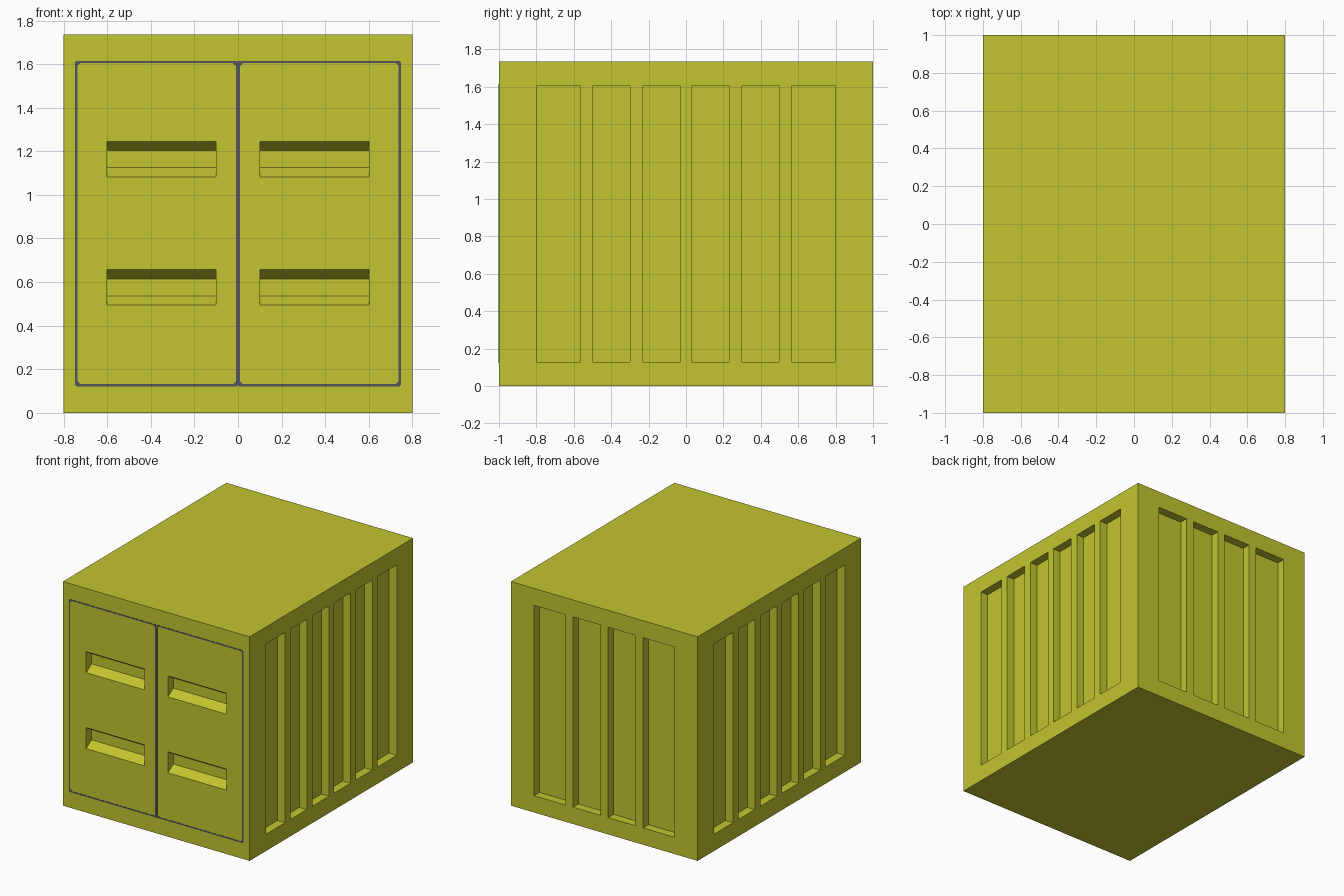
import bpy, bmesh, math
from mathutils import Matrix, Vector

if "Cube" in bpy.data.objects:
    bpy.data.objects.remove(bpy.data.objects["Cube"])

W, D, H = 0.8, 1.0, 1.735   # half width, half depth, height


def material(name, rgb):
    m = bpy.data.materials.new(name)
    m.diffuse_color = (*rgb, 1)
    m.use_nodes = True
    m.node_tree.nodes["Principled BSDF"].inputs["Base Color"].default_value = m.diffuse_color
    return m


YELLOW = material("olive_yellow", (0.54, 0.555, 0.029))
GREY = material("dark_grey", (0.09, 0.09, 0.11))


def finish(name, bm, mat):
    bmesh.ops.remove_doubles(bm, verts=bm.verts, dist=1e-5)
    me = bpy.data.meshes.new(name)
    bm.to_mesh(me)
    bm.free()
    me.materials.append(mat)
    ob = bpy.data.objects.new(name, me)
    bpy.context.collection.objects.link(ob)
    return ob


def wall(bm, angle, half_w, dist, columns, rows, depth, slope=0.0):
    """Upright wall with a recess at every column/row crossing."""
    rot = Matrix.Rotation(math.radians(angle), 3, 'Z')

    def quad(*pts):
        bm.faces.new([bm.verts.new(rot @ Vector((u, d - dist, v))) for u, v, d in pts])

    us = sorted({-half_w, half_w, *[u for c in columns for u in c]})
    vs = sorted({0.0, H, *[v for r in rows for v in r]})
    for a, b in zip(us, us[1:]):
        for c, e in zip(vs, vs[1:]):
            if (a, b) in columns and (c, e) in rows:
                outer = [(a, c, 0), (b, c, 0), (b, e, 0), (a, e, 0)]
                inner = [(a, c + slope, depth), (b, c + slope, depth),
                         (b, e - slope, depth), (a, e - slope, depth)]
                for i in range(4):
                    j = (i + 1) % 4
                    quad(outer[i], outer[j], inner[j], inner[i])
                quad(*inner)
            else:
                quad((a, c, 0), (b, c, 0), (b, e, 0), (a, e, 0))


def mirrored(cols):
    return [(-b, -a) for a, b in cols] + cols


# Container body: four recessed walls, roof and floor
bm = bmesh.new()
tall = [(0.13, 1.603)]
side = mirrored([(0.03, 0.233), (0.3, 0.5), (0.565, 0.8)])
back = mirrored([(0.033, 0.267), (0.333, 0.6)])
wall(bm, 0, W, D, mirrored([(0.1, 0.6)]), [(0.495, 0.657), (1.083, 1.245)], 0.067, 0.042)
wall(bm, 90, D, W, side, tall, 0.065)
wall(bm, 180, W, D, back, tall, 0.066)
wall(bm, 270, D, W, side, tall, 0.065)
base = [(-W, -D), (W, -D), (W, D), (-W, D)]
bm.faces.new([bm.verts.new((x, y, H)) for x, y in base])
bm.faces.new([bm.verts.new((x, y, 0)) for x, y in reversed(base)])
finish("container_body", bm, YELLOW)


# Door seals: thin chamfered frames lying on the front wall
def chamfered(x0, x1, z0, z1, c):
    return [(x0 + c, z0), (x1 - c, z0), (x1, z0 + c), (x1, z1 - c),
            (x1 - c, z1), (x0 + c, z1), (x0, z1 - c), (x0, z0 + c)]


def seal(name, x0, x1, z0=0.122, z1=1.615, t=0.010):
    bm = bmesh.new()
    out = chamfered(x0, x1, z0, z1, 0.006)
    inn = chamfered(x0 + t, x1 - t, z0 + t, z1 - t, 0.014)
    yf, yb = -D - 0.0015, -D + 0.001

    def ring(pts, y):
        return [bm.verts.new((x, y, z)) for x, z in pts]

    of, nf, ob, nb = ring(out, yf), ring(inn, yf), ring(out, yb), ring(inn, yb)
    for i in range(8):
        j = (i + 1) % 8
        bm.faces.new((of[i], of[j], nf[j], nf[i]))
        bm.faces.new((ob[i], ob[j], of[j], of[i]))
        bm.faces.new((nf[i], nf[j], nb[j], nb[i]))
    finish(name, bm, GREY)


seal("left_door_seal", -0.747, 0.001)
seal("right_door_seal", -0.001, 0.747)
